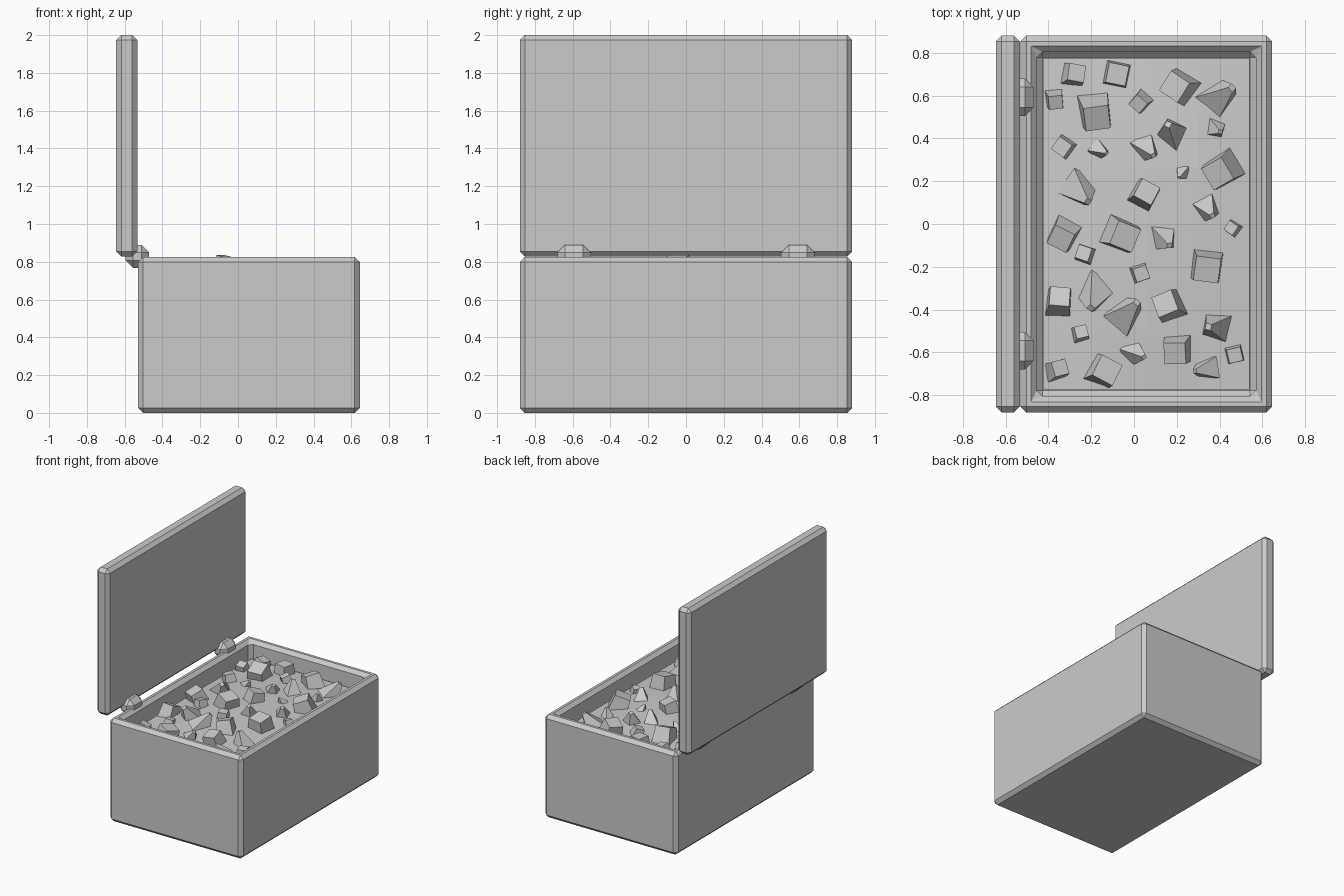
import bpy, bmesh, math, random
from mathutils import Matrix, Vector, Euler

if "Cube" in bpy.data.objects:
    bpy.data.objects.remove(bpy.data.objects["Cube"])

random.seed(4)


def make_object(name, bm, bevel=0.0):
    bmesh.ops.recalc_face_normals(bm, faces=bm.faces)
    mesh = bpy.data.meshes.new(name)
    bm.to_mesh(mesh)
    bm.free()
    ob = bpy.data.objects.new(name, mesh)
    bpy.context.collection.objects.link(ob)
    if bevel:
        mod = ob.modifiers.new("Chamfer", 'BEVEL')
        mod.width = bevel
        mod.segments = 1
        mod.limit_method = 'ANGLE'
    return ob


def box(lo, hi):
    bm = bmesh.new()
    lo, hi = Vector(lo), Vector(hi)
    mat = Matrix.Translation((lo + hi) / 2) @ Matrix.Diagonal((*(hi - lo), 1))
    bmesh.ops.create_cube(bm, size=1, matrix=mat)
    return bm


# Hollow chest body with a thick chamfered rim
bm = box((-0.53, -0.88, 0), (0.645, 0.88, 0.825))
top = max(bm.faces, key=lambda f: f.calc_center_median().z)
bmesh.ops.inset_region(bm, faces=[top], thickness=0.107)
ret = bmesh.ops.extrude_face_region(bm, geom=[top])
bmesh.ops.translate(bm, vec=(0, 0, -0.7),
                    verts=[v for v in ret["geom"] if isinstance(v, bmesh.types.BMVert)])
if top.is_valid:
    bmesh.ops.delete(bm, geom=[top], context='FACES_ONLY')
make_object("chest_body", bm, 0.027)

# Open lid standing upright behind the body
make_object("lid", box((-0.645, -0.88, 0.828), (-0.533, 0.88, 2.0)), 0.027)

# Two chunky hinges
for side, y in (("left", -0.592), ("right", 0.592)):
    make_object("hinge_" + side,
                box((-0.595, y - 0.088, 0.768), (-0.47, y + 0.088, 0.89)), 0.04)


# Gently domed surface of the contents
def fill_height(x, y):
    return 0.695 + 0.045 * math.cos((x - 0.06) * 3.0) * math.cos(y * 1.9)


bm = bmesh.new()
bmesh.ops.create_grid(bm, x_segments=4, y_segments=6, size=0.5,
                      matrix=Matrix.Translation((0.0575, 0, 0)) @ Matrix.Diagonal((0.965, 1.55, 1, 1)))
for v in bm.verts:
    v.co.z = fill_height(v.co.x, v.co.y)
make_object("contents_surface", bm)

# Loose stones: x, y, size
blocks = [
    (-.37, .58, .09), (-.18, .52, .16), (.03, .57, .09), (-.33, .36, .10),
    (.41, .25, .16), (-.33, -.05, .14), (-.06, -.05, .16), (.34, -.20, .16),
    (-.35, -.36, .13), (.03, -.23, .09), (.16, -.38, .14), (-.14, -.69, .15),
    (.20, -.59, .14), (-.25, -.51, .08), (.47, -.61, .09), (.05, .14, .13),
    (.21, .64, .15), (-.08, .70, .13), (-.36, -.68, .10), (.46, -.02, .07),
    (-.23, -.14, .09), (-.28, .70, .11)]
shards = [
    (.42, .61, .18), (.39, .44, .11), (.17, .44, .16), (.07, .34, .13),
    (-.15, .34, .09), (-.24, .14, .17), (.22, .23, .07), (.35, .06, .14),
    (.15, -.08, .14), (-.19, -.35, .18), (-.02, -.40, .17), (.37, -.48, .17),
    (.02, -.61, .12), (.32, -.68, .12)]

bm = bmesh.new()
for stones, taper, tilt in ((blocks, 0.8, 0.35), (shards, 0.2, 0.6)):
    for x, y, s in stones:
        rot = Euler((random.uniform(-tilt, tilt), random.uniform(-tilt, tilt),
                     random.uniform(0, math.tau))).to_matrix().to_4x4()
        z = fill_height(x, y) + 0.12 * s
        r = s * (0.64 if taper > 0.5 else 0.6)
        made = bmesh.ops.create_cone(bm, cap_ends=True, segments=4, radius1=r,
                                     radius2=r * taper, depth=s * 0.9,
                                     matrix=Matrix.Translation((x, y, z)) @ rot)
        for v in made["verts"]:
            v.co.x = min(max(v.co.x, -0.42), 0.535)
            v.co.y = min(max(v.co.y, -0.77), 0.77)
            v.co.z = min(v.co.z, 0.835)
make_object("stones", bm)
